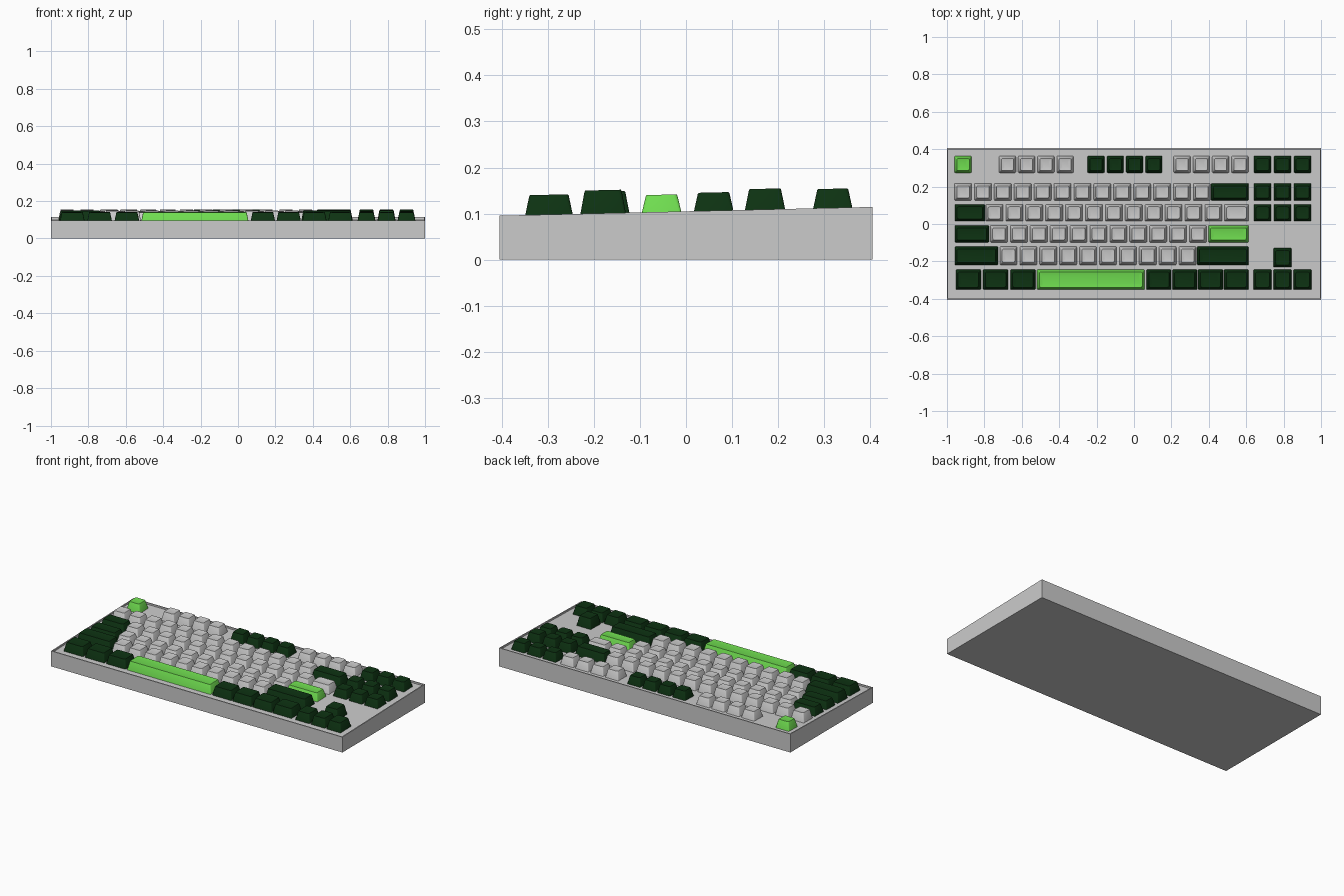
import bpy, bmesh
from math import cos, sin, pi

if "Cube" in bpy.data.objects:
    bpy.data.objects.remove(bpy.data.objects["Cube"])

SLOPE = 0.0235
RECESS = 0.010


def case_z(y):
    return 0.105 + SLOPE * y


def material(name, rgb):
    m = bpy.data.materials.new(name)
    m.diffuse_color = (*rgb, 1)
    m.use_nodes = True
    m.node_tree.nodes["Principled BSDF"].inputs["Base Color"].default_value = m.diffuse_color
    return m


DARK = material("dark_green", (0.004, 0.032, 0.006))
LIME = material("lime_green", (0.16, 0.72, 0.08))
GREY = None


def finish(bm, name, mat=None):
    bmesh.ops.recalc_face_normals(bm, faces=bm.faces)
    mesh = bpy.data.meshes.new(name)
    bm.to_mesh(mesh)
    bm.free()
    ob = bpy.data.objects.new(name, mesh)
    bpy.context.collection.objects.link(ob)
    if mat:
        mesh.materials.append(mat)
    bpy.ops.object.select_all(action='DESELECT')
    ob.select_set(True)
    bpy.context.view_layer.objects.active = ob
    bpy.ops.object.shade_smooth_by_angle(angle=0.6)
    return ob


# Wedge case with a thin rim around a recessed plate
def build_case():
    bm = bmesh.new()
    bmesh.ops.create_cube(bm, size=1)
    for v in bm.verts:
        top = v.co.z > 0
        v.co.x *= 2
        v.co.y *= 0.81
        v.co.z = case_z(v.co.y) if top else 0
    bm.normal_update()
    lid = max(bm.faces, key=lambda f: f.normal.z)
    bmesh.ops.inset_region(bm, faces=[lid], thickness=0.009)
    rim = bmesh.ops.extrude_face_region(bm, geom=[lid])
    plate = [g for g in rim["geom"] if isinstance(g, bmesh.types.BMVert)]
    bmesh.ops.translate(bm, verts=plate, vec=(0, 0, -RECESS))
    if lid.is_valid:
        bmesh.ops.delete(bm, geom=[lid], context='FACES_ONLY')
    finish(bm, "case")


# Tapered keycap: stacked rounded rectangles with a slightly dished top
def keycap(name, x0, x1, y0, y1, top, mat):
    bm = bmesh.new()
    cx, cy = (x0 + x1) / 2, (y0 + y1) / 2
    base = case_z(cy) - RECESS

    def ring(inset, z, r, tilt=SLOPE):
        hx, hy = (x1 - x0) / 2 - inset, (y1 - y0) / 2 - inset
        verts = []
        for q, (sx, sy) in enumerate(((1, 1), (-1, 1), (-1, -1), (1, -1))):
            for k in range(4):
                a = (q + k / 3) * pi / 2
                px = sx * (hx - r) + r * cos(a)
                py = sy * (hy - r) + r * sin(a)
                verts.append(bm.verts.new((cx + px, cy + py, z + tilt * py)))
        return verts

    rings = [ring(-0.001, base, 0.005),
             ring(0.0095, top - 0.003, 0.008),
             ring(0.0115, top, 0.008),
             ring(0.0150, top - 0.0004, 0.008),
             ring(0.0260, top - 0.0025, 0.006)]
    for a, b in zip(rings, rings[1:]):
        n = len(a)
        for i in range(n):
            j = (i + 1) % n
            bm.faces.new((a[i], a[j], b[j], b[i]))
    bm.faces.new(rings[-1])
    bm.faces.new(rings[0][::-1])
    finish(bm, name, mat)


# Row name: (front y, back y, top height)
ROWS = {
    "function": (0.275, 0.362, 0.154),
    "number": (0.127, 0.216, 0.154),
    "upper": (0.016, 0.104, 0.146),
    "home": (-0.097, -0.009, 0.141),
    "lower": (-0.218, -0.122, 0.148),
    "arrow_up": (-0.230, -0.130, 0.151),
    "bottom": (-0.350, -0.245, 0.141),
}
count = {}


def key(row, x0, x1, mat):
    count[row] = count.get(row, 0) + 1
    keycap(f"{row}_key_{count[row]:02d}", x0, x1, *ROWS[row], mat)


def run(row, first, n, mat, pitch=0.1064, w=0.09):
    for i in range(n):
        c = first + i * pitch
        key(row, c - w / 2, c + w / 2, mat)


build_case()

# Function row
run("function", -0.914, 1, LIME)
for start, mat in ((-0.677, GREY), (-0.203, DARK), (0.257, GREY)):
    run("function", start, 4, mat, pitch=0.103, w=0.088)

# Letter and number blocks
run("number", -0.914, 13, GREY)
key("number", 0.413, 0.612, DARK)
key("upper", -0.957, -0.798, DARK)
run("upper", -0.746, 12, GREY)
key("upper", 0.484, 0.612, GREY)
key("home", -0.957, -0.777, DARK)
run("home", -0.722, 11, GREY)
key("home", 0.398, 0.612, LIME)
key("lower", -0.957, -0.729, DARK)
run("lower", -0.671, 10, GREY)
key("lower", 0.339, 0.612, DARK)

# Bottom row with the space bar
for x in (-0.952, -0.806, -0.660):
    key("bottom", x, x + 0.132, DARK)
keycap("space_bar", -0.517, 0.056, *ROWS["bottom"], LIME)
for x in (0.068, 0.206, 0.344, 0.482):
    key("bottom", x, x + 0.130, DARK)

# Navigation columns and arrows
for row in ("function", "number", "upper", "bottom"):
    run(row, 0.687, 3, DARK, pitch=0.107, w=0.096 if row == "bottom" else 0.091)
run("arrow_up", 0.794, 1, DARK, w=0.096)
